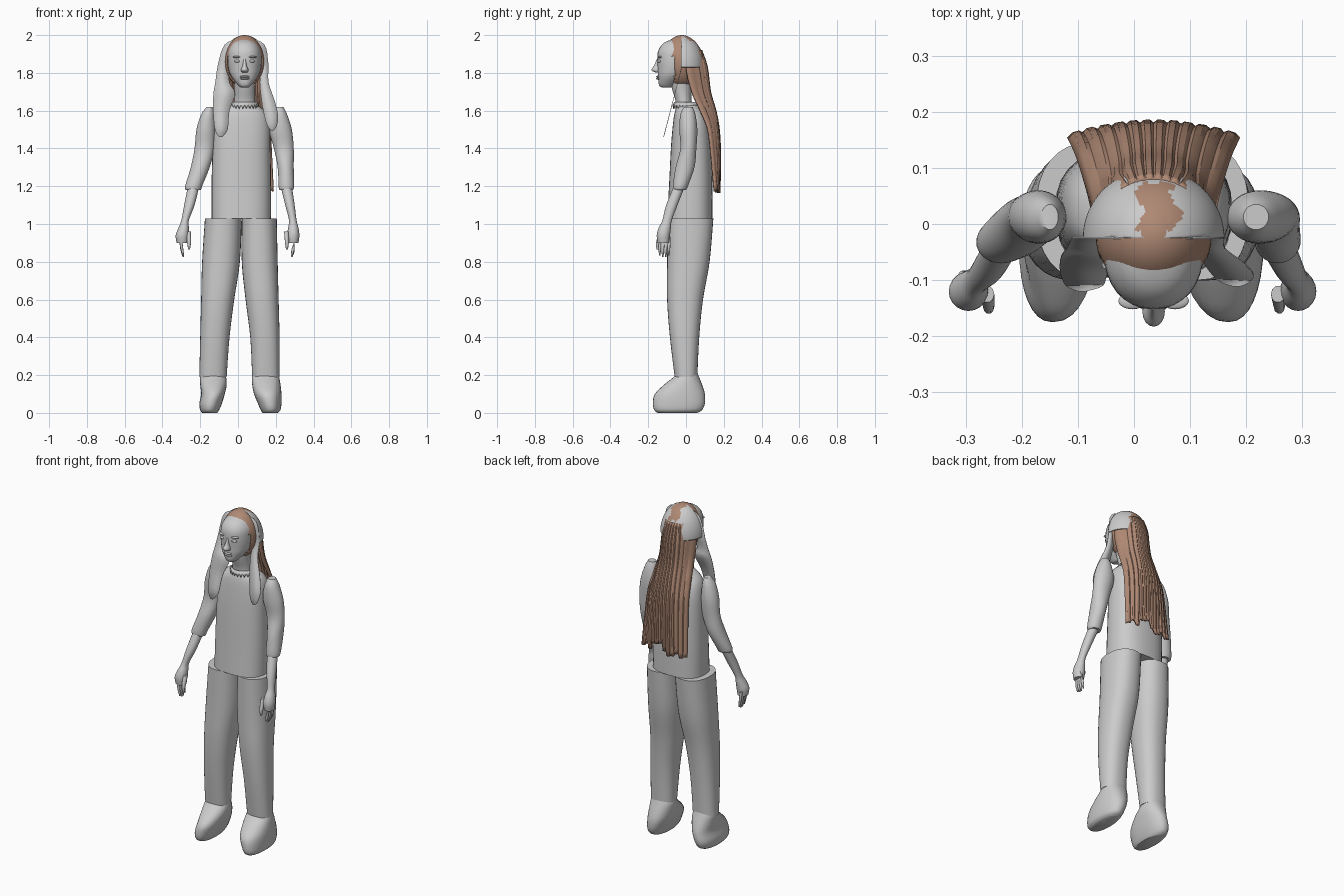
import bpy, bmesh, math, random
from mathutils import Vector, Matrix

random.seed(4)
if "Cube" in bpy.data.objects:
    bpy.data.objects.remove(bpy.data.objects["Cube"], do_unlink=True)


def material(name, rgb):
    mat = bpy.data.materials.new(name)
    mat.use_nodes = True
    mat.diffuse_color = (*rgb, 1)
    mat.node_tree.nodes["Principled BSDF"].inputs["Base Color"].default_value = (*rgb, 1)
    return mat


GREY = material("pale_grey", (.6, .6, .6))
BROWN = material("hair_brown", (.43, .25, .175))
MID = .035  # centre line of the head


def finish(name, bm, mats, angle=50, thickness=0):
    bmesh.ops.recalc_face_normals(bm, faces=bm.faces)
    mesh = bpy.data.meshes.new(name)
    bm.to_mesh(mesh)
    bm.free()
    obj = bpy.data.objects.new(name, mesh)
    bpy.context.collection.objects.link(obj)
    for mat in mats:
        mesh.materials.append(mat)
    if thickness:
        solid = obj.modifiers.new("Thickness", "SOLIDIFY")
        solid.thickness = thickness
        solid.offset = 0
    bpy.ops.object.select_all(action="DESELECT")
    obj.select_set(True)
    bpy.context.view_layer.objects.active = obj
    bpy.ops.object.shade_smooth_by_angle(angle=math.radians(angle))
    return obj


def smooth_rows(rows, steps):
    """Interpolate rows of values with a Catmull-Rom spline."""
    out = []
    last = len(rows) - 1
    for i in range(last):
        a, b, c, d = (rows[min(max(i + k, 0), last)] for k in (-1, 0, 1, 2))
        for s in range(steps):
            t = s / steps
            out.append([q + t / 2 * (r - p + t * (2*p - 5*q + 4*r - w + t * (3*q - p - 3*r + w)))
                        for p, q, r, w in zip(a, b, c, d)])
    return out + [list(rows[last])]


def loft(name, rows, power=2.0, sides=32, steps=4, mat=GREY):
    """Skin level sections given as (z, x min, x max, y min, y max)."""
    bm = bmesh.new()
    rings = []
    for z, xa, xb, ya, yb in smooth_rows(rows, steps):
        ring = []
        for k in range(sides):
            a = math.tau * k / sides
            c, s = math.cos(a), math.sin(a)
            x = math.copysign(abs(c) ** (2 / power), c)
            y = math.copysign(abs(s) ** (2 / power), s)
            ring.append(bm.verts.new(((xa + xb + x * (xb - xa)) / 2,
                                      (ya + yb + y * (yb - ya)) / 2, z)))
        rings.append(ring)
    for low, high in zip(rings, rings[1:]):
        for k in range(sides):
            n = (k + 1) % sides
            bm.faces.new((low[k], low[n], high[n], high[k]))
    bm.faces.new(rings[0])
    bm.faces.new(rings[-1])
    return finish(name, bm, [mat])


def ball(bm, centre, size, seg=24):
    m = Matrix.Translation(centre) @ Matrix.Diagonal((*size, 1))
    bmesh.ops.create_uvsphere(bm, u_segments=seg, v_segments=seg * 2 // 3, radius=1, matrix=m)


# Torso with rounded shoulders
loft("shirt", [(1.03, -.14, .175, -.1, .14), (1.2, -.14, .175, -.09, .14),
               (1.4, -.135, .172, -.08, .135), (1.52, -.125, .17, -.07, .125),
               (1.59, -.1, .15, -.06, .1), (1.63, -.04, .1, -.045, .065)], 2.5)

# Trouser legs and shoes: shared depth, separate widths
TROUSER_Z = (.19, .4, .6, .8, 1.03)
TROUSER_Y = ((-.06, .06), (-.085, .07), (-.1, .09), (-.1, .125), (-.1, .145))
SHOE_Z = (0, .015, .05, .1, .15, .2, .24)
SHOE_Y = ((-.15, .06), (-.168, .085), (-.175, .1), (-.165, .1), (-.115, .085), (-.055, .065), (-.04, .05))
LEGS = {
    "right": (((-.205, -.06), (-.2, -.045), (-.195, -.02), (-.19, .01), (-.175, .02)),
              ((-.19, -.11), (-.2, -.1), (-.205, -.085), (-.195, -.07), (-.2, -.06), (-.2, -.065), (-.18, -.08))),
    "left": (((.075, .22), (.065, .22), (.04, .215), (.02, .21), (.02, .205)),
             ((.13, .21), (.12, .225), (.105, .23), (.085, .23), (.075, .225), (.075, .215), (.095, .2))),
}
for side, (leg_x, shoe_x) in LEGS.items():
    loft(side + "_trouser_leg", [(z, *x, *y) for z, x, y in zip(TROUSER_Z, leg_x, TROUSER_Y)], 2.3)
    loft(side + "_shoe", [(z, *x, *y) for z, x, y in zip(SHOE_Z, shoe_x, SHOE_Y)], 2.2)

# Sleeves, forearms and hands
SLEEVE_Z = (1.18, 1.2, 1.3, 1.4, 1.5, 1.58, 1.62)
SLEEVE_Y = ((-.065, .0), (-.07, .01), (-.055, .045), (-.03, .055), (-.035, .06), (-.03, .05), (-.01, .035))
ARM_Z = (.9, .94, .98, 1.02, 1.1, 1.2)
ARM_Y = ((-.15, -.09), (-.155, -.085), (-.145, -.08), (-.125, -.075), (-.105, -.045), (-.065, -.005))
ARMS = {
    "right": (((-.275, -.195), (-.28, -.19), (-.25, -.15), (-.23, -.125), (-.22, -.12), (-.195, -.125), (-.165, -.135)),
              ((-.325, -.265), (-.33, -.26), (-.315, -.26), (-.3, -.26), (-.285, -.23), (-.265, -.205))),
    "left": (((.22, .29), (.215, .297), (.21, .295), (.19, .295), (.165, .285), (.18, .26), (.195, .24)),
             ((.265, .32), (.26, .325), (.265, .32), (.27, .31), (.25, .3), (.225, .285))),
}
for side, (sleeve_x, arm_x) in ARMS.items():
    loft(side + "_sleeve", [(z, *x, *y) for z, x, y in zip(SLEEVE_Z, sleeve_x, SLEEVE_Y)])
    loft(side + "_forearm", [(z, *x, *y) for z, x, y in zip(ARM_Z, arm_x, ARM_Y)], sides=20)
    inward = 1 if side == "right" else -1
    outer, inner = arm_x[0] if inward > 0 else reversed(arm_x[0])
    for f in range(4):
        y, tip = -.143 + f * .016, .82 + .008 * abs(f - 1.5)
        x = outer + inward * .02
        loft(f"{side}_finger_{f}", [(tip, x + inward * .012, x + inward * .02, y, y + .007),
                                    (tip + .04, x, x + inward * .015, y - .003, y + .012),
                                    (.93, x - .008, x + .008, y - .003, y + .012)], sides=10)
    x = inner + inward * .006
    loft(side + "_thumb", [(.865, x - .005, x + .005, -.155, -.145),
                           (.9, x - .01, x + .01, -.16, -.135),
                           (.96, x - .015, x + .01, -.14, -.11)], sides=10)

# Neck, head and nose
loft("neck", [(1.58, -.03, .1, -.055, .05), (1.65, -.02, .09, -.055, .03),
              (1.72, -.02, .09, -.075, .03), (1.8, -.03, .1, -.09, .04)])
loft("head", [(1.722, .015, .055, -.125, -.08), (1.735, -.0, .07, -.143, -.06),
              (1.78, -.035, .105, -.148, .0), (1.82, -.05, .12, -.15, .05),
              (1.87, -.055, .125, -.152, .07), (1.92, -.05, .12, -.146, .07),
              (1.96, -.025, .095, -.115, .05), (1.982, .015, .055, -.06, .0)], 2.2)
loft("nose", [(1.803, .02, .05, -.163, -.13), (1.815, .015, .055, -.183, -.13),
              (1.84, .024, .046, -.169, -.13), (1.875, .028, .042, -.153, -.13)], sides=16)

# Facial relief
bm = bmesh.new()
for s in (-1, 1):
    ball(bm, (MID + s * .037, -.139, 1.862), (.017, .012, .008), 16)
    ball(bm, (MID + s * .038, -.137, 1.884), (.025, .015, .006), 16)
    ball(bm, (MID + s * .088, -.025, 1.84), (.012, .022, .032), 16)
for z in (1.77, 1.78):
    ball(bm, (MID, -.144, z), (.026, .014, .006), 16)
finish("face_details", bm, [GREY])

# Zigzag neckline trim
bm = bmesh.new()
pairs = []
for k in range(48):
    a = math.tau * k / 48
    c, s = math.cos(a), math.sin(a)
    drop = 1.61 if k % 2 else 1.63
    pairs.append((bm.verts.new((MID + .063 * c, .003 + .064 * s, 1.645)),
                  bm.verts.new((MID + .075 * c, .003 + .072 * s, drop))))
for k in range(48):
    (a, b), (c, d) = pairs[k], pairs[(k + 1) % 48]
    bm.faces.new((a, b, d, c))
finish("neckline_trim", bm, [GREY], thickness=.003)

# Scalp hair, open around the face
bm = bmesh.new()
ball(bm, (MID, -.022, 1.86), (.1, .102, .137), 48)
face_part = [f for f in bm.faces
             for p in [f.calc_center_median()]
             if p.z < 1.75 - .5 * p.y - .1 or (p.y < -.06 and p.z < 1.925 - abs(p.x - MID) * .5)]
bmesh.ops.delete(bm, geom=face_part, context="FACES")
finish("scalp_hair", bm, [BROWN], thickness=.006)

# Half-dome cap with a brown crown patch
bm = bmesh.new()
ball(bm, (MID, -.025, 1.83), (.125, .122, .168), 64)
for point, normal in (((0, -.025, 0), (0, -1, 0)), ((0, 0, 1.83), (0, 0, -1))):
    bmesh.ops.bisect_plane(bm, geom=bm.verts[:] + bm.edges[:] + bm.faces[:],
                           plane_co=point, plane_no=normal, clear_outer=True)
for f in bm.faces:
    p = f.calc_center_median()
    wave = .012 * math.sin(p.y * 90)
    f.material_index = int(abs(p.x - MID - .008 - wave) < .032 and -.012 < p.y < .072)
finish("hair_cap", bm, [GREY, BROWN], thickness=.003)

# Flat front locks hanging forward from the cap: (z, x min, x max)
LOCKS = {
    "right": [(1.985, .01, .035), (1.95, -.07, .0), (1.85, -.105, -.045), (1.75, -.12, -.045),
              (1.69, -.13, -.015), (1.6, -.132, -.045), (1.5, -.122, -.055), (1.46, -.1, -.085)],
    "left": [(1.985, .035, .06), (1.95, .08, .14), (1.85, .12, .16), (1.75, .115, .162),
             (1.65, .125, .195), (1.57, .14, .213), (1.52, .155, .205), (1.495, .175, .19)],
}
for side, rows in LOCKS.items():
    bm = bmesh.new()
    edges = []
    for z, xa, xb in smooth_rows(rows, 4):
        y = -.025 - max(0, 1.82 - z) * .26
        edges.append([bm.verts.new((x, y, z)) for x in (xa, xb)])
    for (a, b), (c, d) in zip(edges, edges[1:]):
        bm.faces.new((a, b, d, c))
    finish(side + "_front_lock", bm, [GREY], thickness=.003)

# Long back hair: (z, half width, edge y, middle y), split into ragged strands
rows = smooth_rows([(1.92, .085, .015, .075), (1.83, .105, -.0, .105), (1.7, .108, .03, .122),
                    (1.6, .12, .075, .15), (1.5, .133, .115, .168), (1.35, .142, .135, .175),
                    (1.2, .15, .15, .172)], 4)
COLS = 36
ragged = [random.uniform(-.04, .035) for _ in range(COLS // 3 + 1)]
bm = bmesh.new()
grid = []
for z, half, edge, mid in rows:
    line = []
    fall = max(0, (1.5 - z) / .3)
    for k in range(COLS + 1):
        u = 2 * k / COLS - 1
        ridge = .006 * abs(math.sin(k * math.pi / 3))
        y = mid + (edge - mid) * abs(u) ** 2.5 + ridge
        line.append(bm.verts.new((MID + half * u, y, z + fall * ragged[k // 3])))
    grid.append(line)
for top, low in zip(grid, grid[1:]):
    for k in range(COLS):
        bm.faces.new((top[k], top[k + 1], low[k + 1], low[k]))
finish("long_back_hair", bm, [BROWN], angle=25, thickness=.012)
